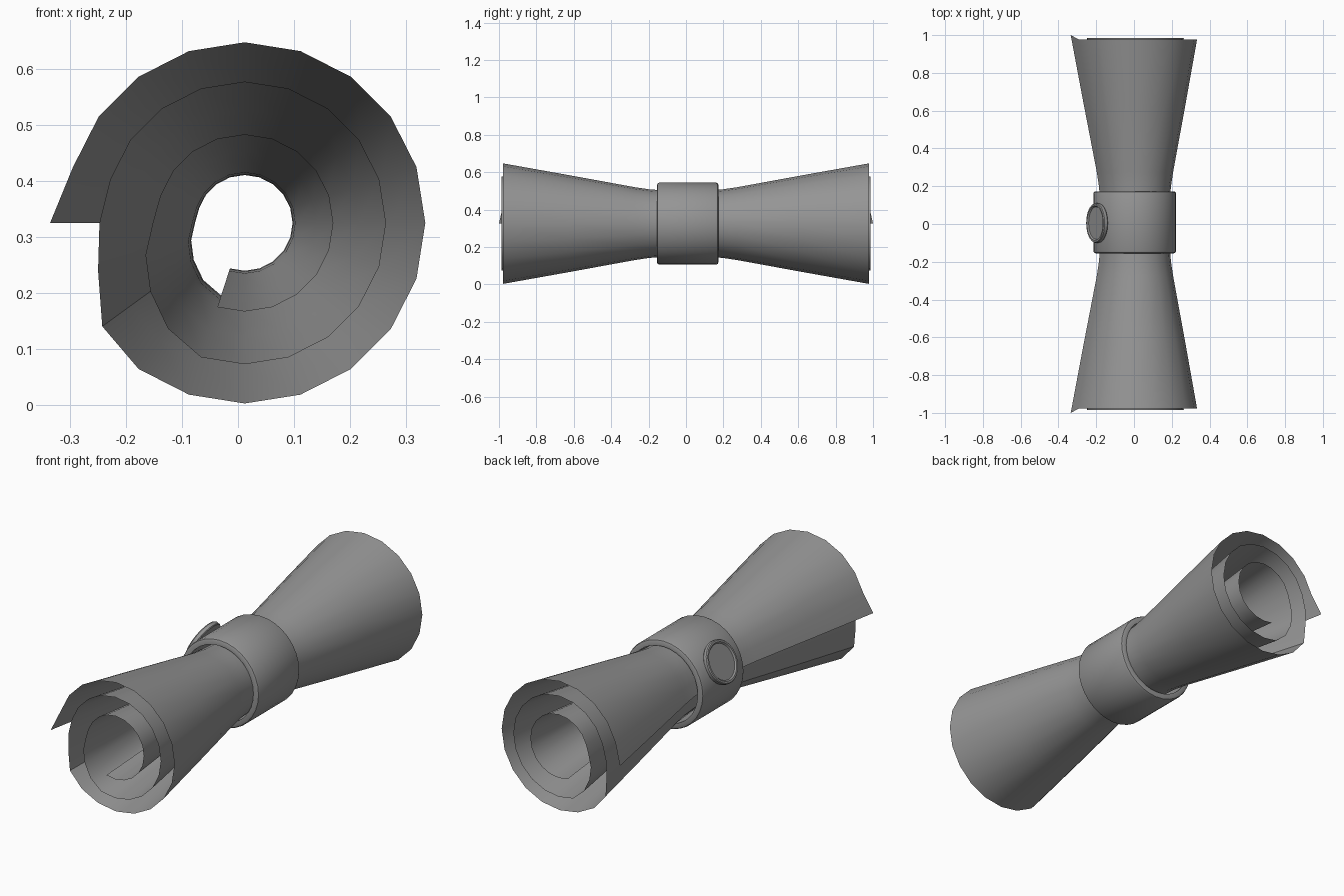
import bpy, bmesh, math
from mathutils import Matrix, Vector

cube = bpy.data.objects.get("Cube")
if cube:
    bpy.data.objects.remove(cube, do_unlink=True)

GREY = (0.3, 0.3, 0.3, 1)
grey = bpy.data.materials.new("plain grey")
grey.use_nodes = True
grey.diffuse_color = GREY
grey.node_tree.nodes["Principled BSDF"].inputs["Base Color"].default_value = GREY


def lerp_keys(keys, t):
    for (a, va), (b, vb) in zip(keys, keys[1:]):
        if t <= b:
            return va + (vb - va) * (t - a) / (b - a)
    return keys[-1][1]


def finish(bm, name, angle=35):
    bmesh.ops.recalc_face_normals(bm, faces=bm.faces)
    mesh = bpy.data.meshes.new(name)
    bm.to_mesh(mesh)
    bm.free()
    mesh.materials.append(grey)
    ob = bpy.data.objects.new(name, mesh)
    bpy.context.collection.objects.link(ob)
    bpy.ops.object.select_all(action='DESELECT')
    ob.select_set(True)
    bpy.context.view_layer.objects.active = ob
    bpy.ops.object.shade_smooth_by_angle(angle=math.radians(angle))
    return ob


def lathe(name, profile, steps, matrix, closed):
    """Spin (radius, height) points about z, then place the result."""
    bm = bmesh.new()
    verts = [bm.verts.new((r, 0, h)) for r, h in profile]
    pairs = list(zip(verts, verts[1:]))
    if closed:
        pairs.append((verts[-1], verts[0]))
    edges = [bm.edges.new(p) for p in pairs]
    bmesh.ops.spin(bm, geom=verts + edges, cent=(0, 0, 0), axis=(0, 0, 1),
                   angle=math.tau, steps=steps, use_merge=False)
    bmesh.ops.remove_doubles(bm, verts=bm.verts, dist=1e-5)
    bm.transform(matrix)
    return finish(bm, name)


# Rolled sheet: a stepped spiral, narrow at the waist and flared at both ends
SPIRAL = [(0, .347), (1, .322), (17, .322), (18, .314), (19, .275), (20, .259),
          (21, .252), (36, .252), (37, .233), (38, .208), (39, .186),
          (40, .164), (41, .158), (56, .158)]
LENGTH = [(0, 1.0), (1, .978), (17, .978), (20, .986), (56, .986)]
FLARE = [(0, .54), (.1, .548), (.2, .569), (.28, .605), (.64, .805), (1, 1)]
CENTRE = Vector((.012, 0, .325))
half = [y for y, s in FLARE]
stations = [-y for y in reversed(half[1:])] + half
bm = bmesh.new()
rows = []
for k in range(57):
    a = math.pi - k * math.tau / 20
    r, end = lerp_keys(SPIRAL, k), lerp_keys(LENGTH, k)
    row = []
    for y in stations:
        s = r * lerp_keys(FLARE, abs(y))
        row.append(bm.verts.new(CENTRE + Vector((s * math.cos(a), y * end, s * math.sin(a)))))
    rows.append(row)
for p, q in zip(rows, rows[1:]):
    for i in range(len(stations) - 1):
        bm.faces.new((p[i], p[i + 1], q[i + 1], q[i]))
finish(bm, "rolled_sheet")

# Band around the waist, with softened rims
W, R, IN, B = .164, .219, .19, .012
profile = [(IN, -W), (R - B, -W), (R - B * .3, -W + B * .3), (R, -W + B),
           (R, W - B), (R - B * .3, W - B * .3), (R - B, W), (IN, W)]
lathe("band", profile, 32,
      Matrix.Translation((.004, .009, .325)) @ Matrix.Rotation(math.pi / 2, 4, 'X'), True)

# Round seal with a raised rim, leaning up on the right side of the band
tilt = math.radians(27)
normal = Vector((-math.cos(tilt), 0, math.sin(tilt)))
place = Matrix.Translation(Vector((.004, .005, .325)) + normal * .212) @ \
    normal.to_track_quat('Z', 'Y').to_matrix().to_4x4()
lathe("seal", [(0, 0), (.102, 0), (.105, .004), (.105, .02), (.101, .025),
               (.092, .025), (.086, .018), (0, .018)], 32, place, False)
